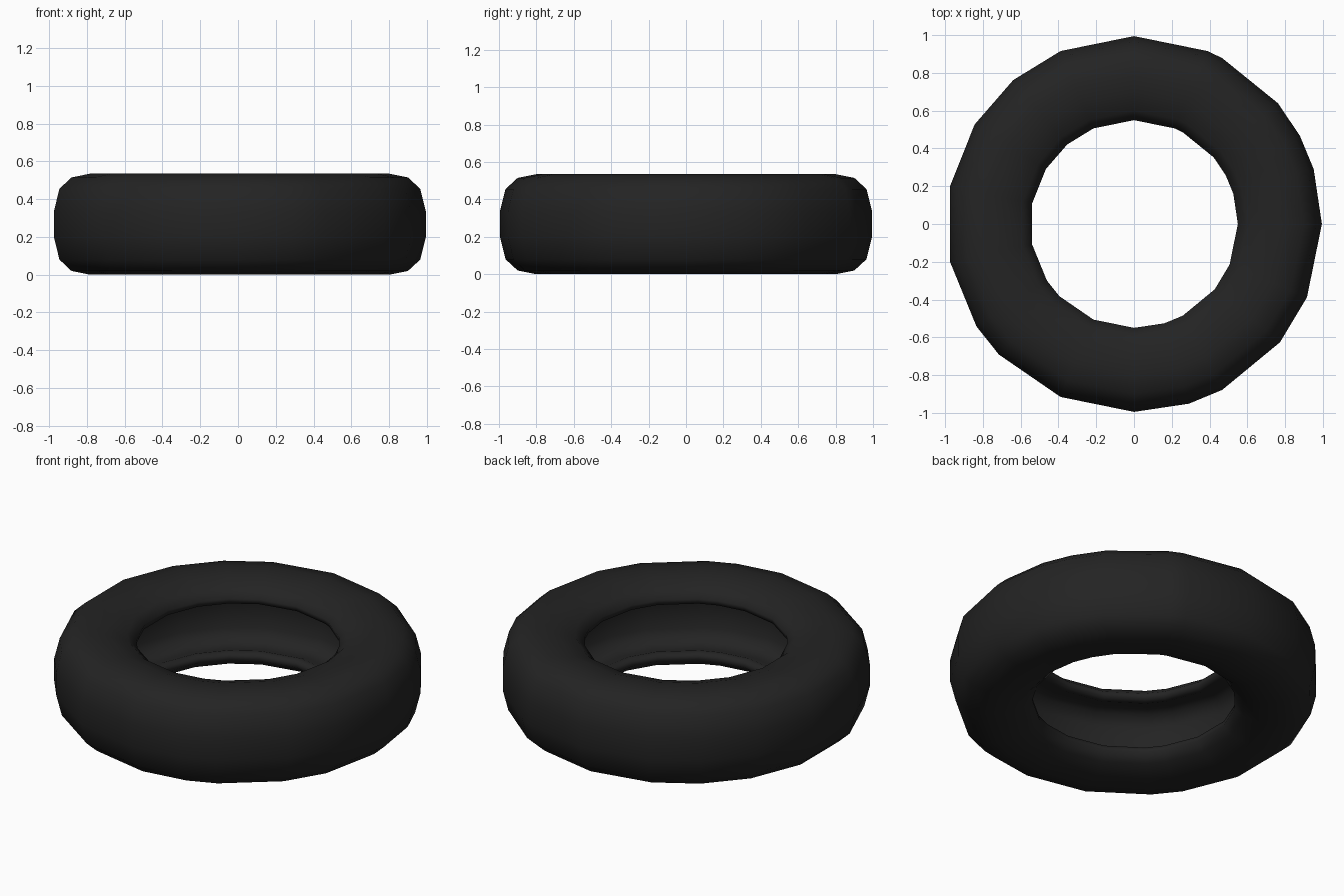
import bpy, bmesh, math

if "Cube" in bpy.data.objects:
    bpy.data.objects.remove(bpy.data.objects["Cube"])

# Single dark rubber colour
rubber = bpy.data.materials.new("black_rubber")
rubber.diffuse_color = (0.017, 0.017, 0.017, 1)
rubber.use_nodes = True
rubber.node_tree.nodes["Principled BSDF"].inputs["Base Color"].default_value = rubber.diffuse_color

# Uneven facet angles around the tyre, in degrees
angles = [0, 17, 28, 40, 62, 67, 90, 113, 130, 148, 168.5,
          191.5, 213, 224, 247, 270, 287, 298, 321, 337]

# Lower half of the hollow cross-section (radius, height): cavity, bead, sidewall, tread
H = 0.535
half = [(0.78, 0.17), (0.74, 0.11), (0.66, 0.10), (0.59, 0.125), (0.555, 0.115),
        (0.55, 0.085), (0.60, 0.04), (0.70, 0.008), (0.80, 0.0), (0.90, 0.02),
        (0.965, 0.08), (0.995, 0.20)]
# Mirror it for the upper half to make a closed loop
profile = half + [(r, H - z) for r, z in reversed(half)]

# Sweep the section around the z axis
bm = bmesh.new()
rings = []
for a in angles:
    c, s = math.cos(math.radians(a)), math.sin(math.radians(a))
    rings.append([bm.verts.new((r * c, r * s, z)) for r, z in profile])
n = len(profile)
for i, ring in enumerate(rings):
    nxt = rings[(i + 1) % len(rings)]
    for j in range(n):
        k = (j + 1) % n
        bm.faces.new((ring[j], nxt[j], nxt[k], ring[k]))
bmesh.ops.recalc_face_normals(bm, faces=bm.faces)
for f in bm.faces:
    f.smooth = True

mesh = bpy.data.meshes.new("tyre")
bm.to_mesh(mesh)
bm.free()
mesh.materials.append(rubber)
tyre = bpy.data.objects.new("tyre", mesh)
bpy.context.collection.objects.link(tyre)
